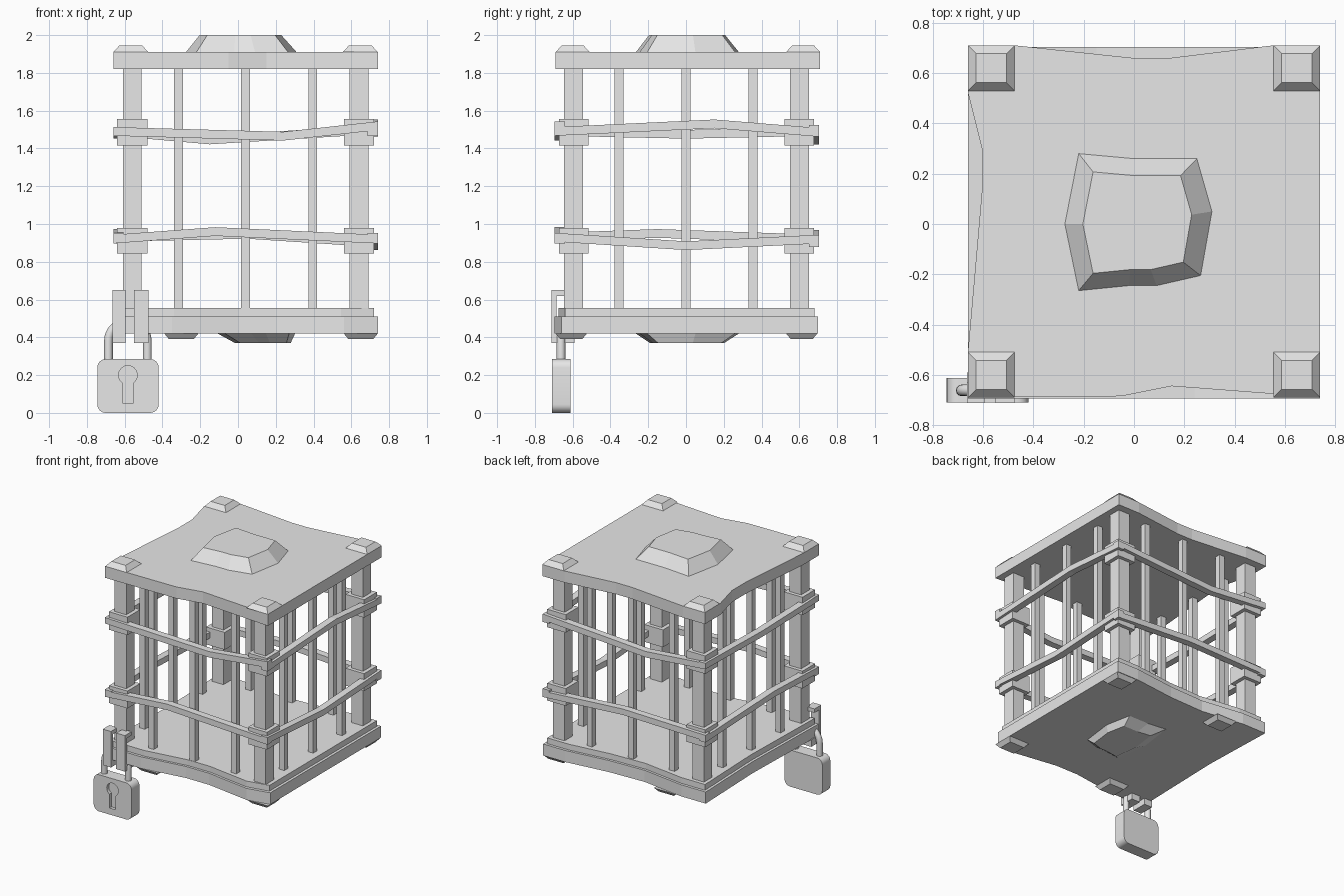
import bpy, bmesh, math
from mathutils import Vector

cube = bpy.data.objects.get("Cube")
if cube:
    bpy.data.objects.remove(cube, do_unlink=True)

grey = bpy.data.materials.new("plain grey")
grey.use_nodes = True
grey.diffuse_color = (0.8, 0.8, 0.8, 1)
grey.node_tree.nodes["Principled BSDF"].inputs["Base Color"].default_value = (0.8, 0.8, 0.8, 1)


def finish(name, bm):
    """Turn a bmesh into a linked grey object."""
    bmesh.ops.recalc_face_normals(bm, faces=bm.faces)
    mesh = bpy.data.meshes.new(name)
    bm.to_mesh(mesh)
    bm.free()
    mesh.materials.append(grey)
    obj = bpy.data.objects.new(name, mesh)
    bpy.context.collection.objects.link(obj)
    return obj


def loft(name, rings):
    """Skin a stack of equal-length closed rings and cap both ends."""
    bm = bmesh.new()
    rows = [[bm.verts.new(p) for p in ring] for ring in rings]
    for a, b in zip(rows, rows[1:]):
        for i in range(len(a)):
            j = (i + 1) % len(a)
            bm.faces.new((a[i], a[j], b[j], b[i]))
    bm.faces.new(rows[0])
    bm.faces.new(rows[-1])
    return finish(name, bm)


def at_height(outline, z):
    return [(x, y, z) for x, y in outline]


def rect(x0, x1, y0, y1):
    return [(x0, y0), (x1, y0), (x1, y1), (x0, y1)]


def box(name, x0, x1, y0, y1, z0, z1):
    r = rect(x0, x1, y0, y1)
    return loft(name, [at_height(r, z0), at_height(r, z1)])


def slab(name, outline, z0, z1):
    return loft(name, [at_height(outline, z0), at_height(outline, z1)])


def shrink(outline, amount, cx, cy):
    return [(cx + (x - cx) * amount, cy + (y - cy) * amount) for x, y in outline]


def smooth(obj):
    bpy.ops.object.select_all(action='DESELECT')
    obj.select_set(True)
    bpy.context.view_layer.objects.active = obj
    bpy.ops.object.shade_smooth_by_angle(angle=math.radians(35))


LEFT, RIGHT, FRONT, BACK = -0.66, 0.74, -0.69, 0.71
POST_X, POST_Y = (-0.56, 0.64), (-0.595, 0.6)

# Lid and base slabs with warped edges
lid_outline = [(LEFT, FRONT), (-0.05, -0.685), (0.15, -0.645), (RIGHT, FRONT),
               (RIGHT, BACK), (0.55, BACK), (0.14, 0.66), (0, 0.66), (-0.47, BACK),
               (LEFT, BACK), (LEFT, 0.52), (-0.605, 0.3), (-0.605, 0.13), (LEFT, -0.5)]
base_outline = [(LEFT, FRONT), (-0.35, FRONT), (0, -0.64), (0.2, -0.64), (0.56, -0.695),
                (RIGHT, -0.66), (RIGHT, 0.7), (0.55, 0.7), (0.2, 0.66), (-0.1, 0.65),
                (-0.45, 0.7), (LEFT, 0.7), (-0.64, 0.1)]
slab("lid", lid_outline, 1.82, 1.91)
slab("base", base_outline, 0.42, 0.51)
slab("floor", shrink(base_outline, 0.97, 0.04, 0), 0.51, 0.555)

# Raised centre boss on the lid, and a smaller one under the base
boss = [(-0.22, 0.28), (0, 0.26), (0.25, 0.26), (0.31, 0.05), (0.265, -0.205),
        (0.09, -0.245), (-0.02, -0.245), (-0.22, -0.265), (-0.275, 0)]
loft("lid_boss", [at_height(boss, 1.91), at_height(shrink(boss, 0.74, 0, 0), 2.0)])
under = [(0.085 + x * 0.7, y) for x, y in boss]
loft("base_boss", [at_height(under, 0.42), at_height(shrink(under, 0.72, 0.22, 0), 0.37)])


def stud(name, x0, x1, y0, y1, z0, z1, inset):
    loft(name, [at_height(rect(x0, x1, y0, y1), z0),
                at_height(rect(x0 + inset, x1 - inset, y0 + inset, y1 - inset), z1)])


# Corner studs, feet, posts and collars
for x, sx in zip(POST_X, ("right", "left")):
    for y, sy in zip(POST_Y, ("front", "back")):
        tag = f"{sy}_{sx}"
        edge_x = LEFT if x < 0 else RIGHT - 0.185
        edge_y = FRONT if y < 0 else BACK - 0.18
        stud("lid_stud_" + tag, edge_x, edge_x + 0.185, edge_y, edge_y + 0.18, 1.91, 1.945, 0.032)
        foot_x = -0.39 if x < 0 else 0.56
        stud("foot_" + tag, foot_x, foot_x + 0.18, edge_y, edge_y + 0.165, 0.42, 0.39, 0.025)
        box("post_" + tag, x - 0.05, x + 0.05, y - 0.05, y + 0.05, 0.55, 1.83)
        for level, z0, z1 in (("lower", 0.845, 0.98), ("upper", 1.415, 1.555)):
            box(f"{level}_collar_{tag}", x - 0.08, x + 0.08, y - 0.078, y + 0.078, z0, z1)

# Thin bars, three to a side
H = 0.023
for i, t in enumerate((-0.355, 0, 0.355)):
    for y, side in zip(POST_Y, ("front", "back")):
        box(f"{side}_bar_{i}", t + 0.04 - H, t + 0.04 + H, y - H, y + H, 0.55, 1.83)
    for x, side in zip(POST_X, ("right", "left")):
        box(f"{side}_bar_{i}", x - H, x + H, t - H, t + H, 0.55, 1.83)


def band(name, start, bend, end, inward):
    """Bent flat strip through three points, thickened inward."""
    depth, half = Vector(inward) * 0.055, Vector((0, 0, 0.023))
    rings = []
    for p in map(Vector, (start, bend, end)):
        rings.append([p - half, p + half, p + half + depth, p - half + depth])
    loft(name, rings)


# Bent bands around the cage: bend position and heights for each side
bands = {
    "upper_front": (0.24, 1.49, 1.465, 1.52), "upper_back": (-0.15, 1.49, 1.445, 1.50),
    "upper_left": (0.15, 1.49, 1.53, 1.485), "upper_right": (0, 1.49, 1.475, 1.49),
    "lower_front": (-0.12, 0.92, 0.96, 0.92), "lower_back": (0.05, 0.93, 0.945, 0.90),
    "lower_left": (0, 0.93, 0.885, 0.92), "lower_right": (-0.15, 0.93, 0.95, 0.92)}
for name, (bend, z0, z1, z2) in bands.items():
    side = name.split("_")[1]
    if side in ("front", "back"):
        y = -0.695 if side == "front" else 0.705
        inward = (0, 1 if side == "front" else -1, 0)
        band("band_" + name, (LEFT, y, z0), (bend, y, z1), (RIGHT, y, z2), inward)
    else:
        x = RIGHT if side == "left" else LEFT
        inward = (-1 if side == "left" else 1, 0, 0)
        band("band_" + name, (x, -0.695, z0), (x, bend, z1), (x, 0.705, z2), inward)

# Hasp made of two open brackets
for name, x0, x1 in (("outer", -0.665, -0.595), ("inner", -0.55, -0.475)):
    box(f"hasp_plate_{name}", x0, x1, -0.712, -0.685, 0.37, 0.65)
    box(f"hasp_top_arm_{name}", x0, x1, -0.69, -0.63, 0.62, 0.65)
    box(f"hasp_bottom_arm_{name}", x0, x1, -0.69, -0.59, 0.37, 0.425)


def arc(cx, cz, r, a0, a1, n):
    angles = [math.radians(a0 + (a1 - a0) * i / n) for i in range(n + 1)]
    return [(cx + r * math.cos(a), cz + r * math.sin(a)) for a in angles]


def upright(outline, y):
    return [(x, y, z) for x, z in outline]


# Padlock body with rounded corners and a sunken keyhole
LX, R = -0.583, 0.045
body_outline = []
for cx, cz, a in ((-0.42 - R, 0.285 - R, 0), (-0.745 + R, 0.285 - R, 90),
                  (-0.745 + R, R, 180), (-0.42 - R, R, 270)):
    body_outline += arc(cx, cz, R, a, a + 90, 6)
body = loft("padlock_body", [upright(body_outline, -0.71), upright(body_outline, -0.612)])
keyhole = arc(LX, 0.2, 0.05, -57, 237, 14) + [(LX - 0.027, 0.05), (LX + 0.027, 0.05)]
cutter = loft("keyhole_cutter", [upright(keyhole, -0.75), upright(keyhole, -0.685)])
cut = body.modifiers.new("keyhole", 'BOOLEAN')
cut.object = cutter
cut.solver = 'EXACT'
bpy.context.view_layer.objects.active = body
bpy.ops.object.modifier_apply(modifier=cut.name)
bpy.data.objects.remove(cutter, do_unlink=True)
smooth(body)

# Shackle tube
path = [(LX + 0.103, 0.26)] + arc(LX, 0.38, 0.103, 0, 180, 14) + [(LX - 0.103, 0.26)]
rings = []
for i, (x, z) in enumerate(path):
    (ax, az), (bx, bz) = path[max(i - 1, 0)], path[min(i + 1, len(path) - 1)]
    tangent = Vector((bx - ax, 0, bz - az)).normalized()
    side = tangent.cross(Vector((0, 1, 0)))
    rings.append([Vector((x, -0.662, z)) + 0.023 * (math.cos(t) * side + Vector((0, math.sin(t), 0)))
                  for t in (math.tau * k / 12 for k in range(12))])
smooth(loft("padlock_shackle", rings))
